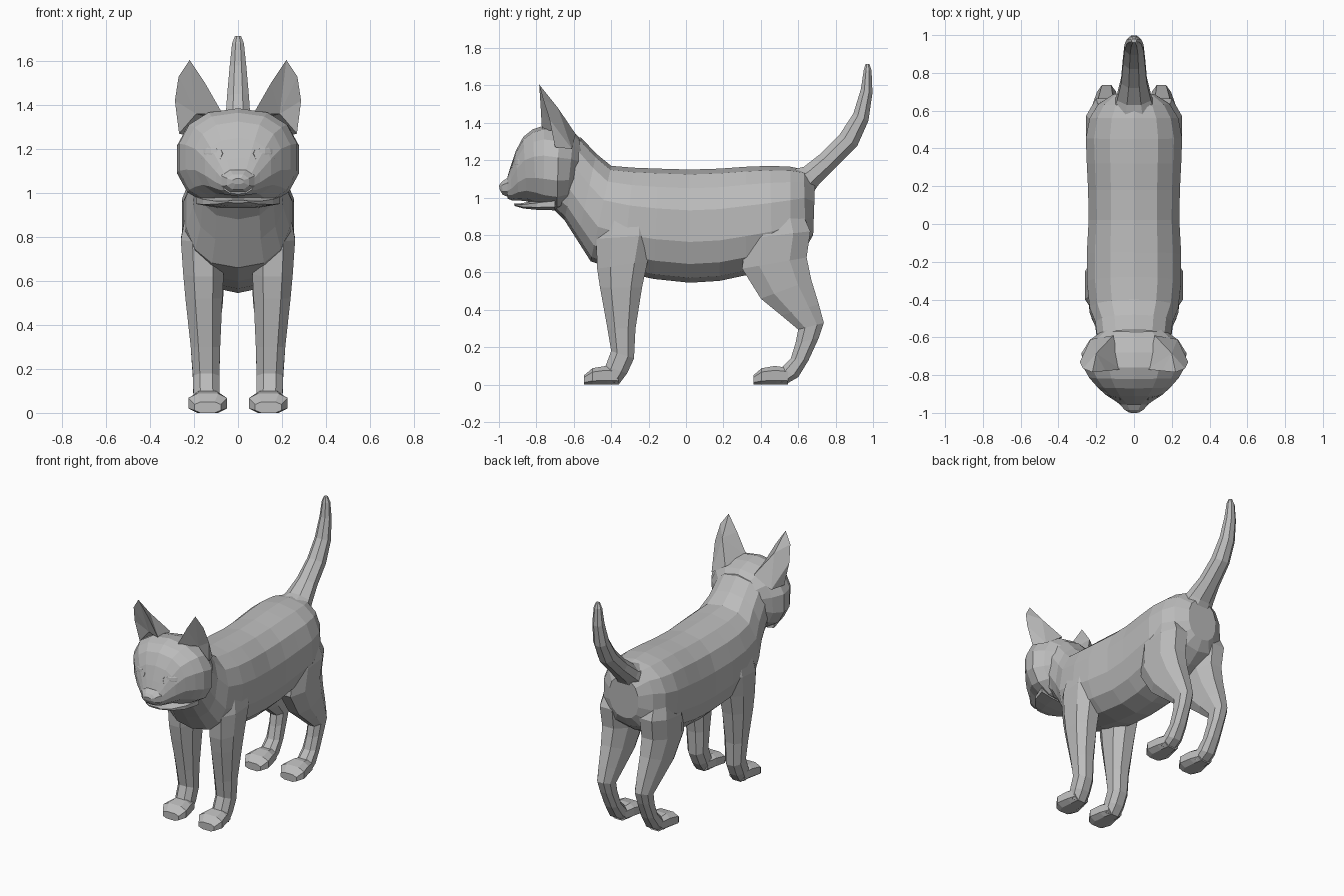
import bpy, bmesh, math

fur = bpy.data.materials.new("grey_fur")
fur.diffuse_color = (0.5, 0.5, 0.5, 1)


def finish(name, bm, mirror=False):
    bmesh.ops.recalc_face_normals(bm, faces=bm.faces)
    me = bpy.data.meshes.new(name)
    bm.to_mesh(me)
    bm.free()
    me.materials.append(fur)
    ob = bpy.data.objects.new(name, me)
    bpy.context.collection.objects.link(ob)
    if mirror:
        ob.modifiers.new("mirror", 'MIRROR').use_mirror_merge = False
    return ob


def power(v, p):
    return math.copysign(abs(v) ** p, v)


def loft(name, rings, n=12, p=0.85, mirror=False, dy=0.0):
    """Each ring: y, z of one edge, y, z of the opposite edge, half width, x centre."""
    bm = bmesh.new()
    loops = []
    for y1, z1, y2, z2, w, *x in rings:
        cx = x[0] if x else 0
        loop = []
        for i in range(n):
            a = math.tau * (i + 0.5) / n
            s = power(math.sin(a), p) / power(math.sin(math.pi * (n // 4 * 2 + 1 if n % 4 else n // 2 - 1) / n), p)
            s = max(-1, min(1, s))
            t = (1 - s) / 2
            c = power(math.cos(a), p) / math.cos(math.pi / n) ** p
            loop.append(bm.verts.new((cx + w * c, y1 + (y2 - y1) * t + dy, z1 + (z2 - z1) * t)))
        loops.append(loop)
    for a, b in zip(loops, loops[1:]):
        for i in range(n):
            j = (i + 1) % n
            bm.faces.new((a[i], a[j], b[j], b[i]))
    bm.faces.new(loops[0])
    bm.faces.new(loops[-1])
    return finish(name, bm, mirror)


# Torso and neck
loft("body", [
    (-0.64, 1.33, -0.72, 0.95, 0.19), (-0.56, 1.32, -0.65, 0.88, 0.195),
    (-0.48, 1.235, -0.58, 0.77, 0.205), (-0.40, 1.17, -0.51, 0.66, 0.235),
    (-0.28, 1.16, -0.34, 0.60, 0.25), (-0.15, 1.155, -0.17, 0.565, 0.25),
    (0.02, 1.15, 0.02, 0.545, 0.24), (0.18, 1.155, 0.18, 0.555, 0.243),
    (0.32, 1.165, 0.32, 0.585, 0.25), (0.45, 1.17, 0.46, 0.62, 0.255),
    (0.56, 1.165, 0.56, 0.67, 0.235), (0.63, 1.15, 0.64, 0.73, 0.19),
    (0.69, 1.08, 0.68, 0.80, 0.11)], n=14)

# Tail
loft("tail", [
    (0.57, 1.15, 0.66, 1.00, 0.11), (0.63, 1.165, 0.71, 1.07, 0.09),
    (0.72, 1.235, 0.80, 1.16, 0.068), (0.82, 1.335, 0.915, 1.275, 0.058),
    (0.895, 1.45, 0.975, 1.41, 0.05), (0.935, 1.58, 0.997, 1.56, 0.038),
    (0.95, 1.68, 0.992, 1.68, 0.027), (0.96, 1.715, 0.98, 1.715, 0.013)], n=8, p=1)

# Head, nose and lower jaw
loft("head", [
    (-0.55, 1.30, -0.60, 1.00, 0.17), (-0.60, 1.35, -0.64, 0.95, 0.235),
    (-0.68, 1.375, -0.69, 0.93, 0.278), (-0.76, 1.385, -0.76, 0.94, 0.268),
    (-0.82, 1.365, -0.80, 0.96, 0.238), (-0.87, 1.325, -0.85, 0.98, 0.195),
    (-0.91, 1.25, -0.895, 0.985, 0.15), (-0.94, 1.16, -0.93, 0.985, 0.10),
    (-0.955, 1.11, -0.955, 0.995, 0.075)], n=14)
loft("nose", [
    (-0.92, 1.13, -0.92, 1.0, 0.08), (-0.955, 1.105, -0.955, 1.005, 0.075),
    (-0.985, 1.085, -0.98, 1.015, 0.05), (-1.0, 1.065, -0.995, 1.04, 0.025)], n=8)
loft("jaw", [
    (-0.70, 1.0, -0.70, 0.932, 0.19), (-0.80, 0.985, -0.80, 0.935, 0.16),
    (-0.88, 0.97, -0.87, 0.942, 0.10), (-0.92, 0.968, -0.915, 0.955, 0.045)], n=8)

# Ears: rim, hollow front and folded back
bm = bmesh.new()
v = [bm.verts.new(c) for c in (
    (0.07, -0.77, 1.36), (0.15, -0.778, 1.50), (0.22, -0.785, 1.605), (0.27, -0.765, 1.53),
    (0.287, -0.73, 1.42), (0.268, -0.70, 1.27), (0.19, -0.71, 1.36),
    (0.20, -0.685, 1.48), (0.11, -0.59, 1.34), (0.23, -0.61, 1.26))]
for f in ((0, 1, 6), (1, 2, 6), (2, 3, 6), (3, 4, 6), (4, 5, 6), (0, 6, 8), (6, 9, 8), (6, 5, 9),
          (0, 8, 7), (0, 7, 1), (1, 7, 2), (2, 7, 3), (3, 7, 4), (4, 7, 9), (4, 9, 5), (7, 8, 9)):
    bm.faces.new([v[i] for i in f])
finish("ears", bm, True)

# Eyeballs with a raised lid ring
bm = bmesh.new()
bmesh.ops.create_uvsphere(bm, u_segments=10, v_segments=6, radius=1)
for q in bm.verts:
    x, y, z = q.co
    q.co = (0.122 + 0.048 * x, -0.893 + 0.022 * y + 0.018 * x, 1.18 + 0.036 * z)
finish("eyeballs", bm, True)
bm = bmesh.new()
rim = []
for i in range(10):
    a = math.tau * i / 10
    x, z = math.cos(a), math.sin(a)
    rim.append([bm.verts.new((0.122 + r * x, y + 0.025 * x + 0.012 * z, 1.18 + r * 0.78 * z))
                for r, y in ((0.047, -0.885), (0.052, -0.905), (0.064, -0.885))])
for i in range(10):
    a, b = rim[i], rim[(i + 1) % 10]
    for k in range(3):
        m = (k + 1) % 3
        bm.faces.new((a[k], b[k], b[m], a[m]))
finish("eyelids", bm, True)

# Legs
loft("front_legs", [
    (-0.45, 0.92, -0.18, 0.92, 0.08, 0.155), (-0.48, 0.78, -0.17, 0.80, 0.10, 0.16),
    (-0.475, 0.62, -0.205, 0.66, 0.092, 0.157), (-0.46, 0.52, -0.235, 0.52, 0.084, 0.155),
    (-0.42, 0.30, -0.27, 0.30, 0.067, 0.148), (-0.40, 0.18, -0.278, 0.14, 0.06, 0.145),
    (-0.43, 0.10, -0.315, 0.06, 0.06, 0.143), (-0.44, 0.04, -0.36, 0.0, 0.055, 0.14)],
    n=8, mirror=True)
loft("hind_legs", [
    (0.36, 0.92, 0.62, 0.92, 0.08, 0.15), (0.32, 0.78, 0.665, 0.82, 0.10, 0.153),
    (0.30, 0.62, 0.645, 0.68, 0.092, 0.152), (0.40, 0.46, 0.67, 0.56, 0.08, 0.15),
    (0.51, 0.37, 0.71, 0.43, 0.064, 0.147), (0.60, 0.295, 0.737, 0.33, 0.05, 0.145),
    (0.585, 0.22, 0.71, 0.25, 0.047, 0.143), (0.56, 0.14, 0.655, 0.13, 0.05, 0.14),
    (0.51, 0.09, 0.60, 0.04, 0.055, 0.14), (0.46, 0.04, 0.53, 0.0, 0.055, 0.14)],
    n=8, mirror=True)

# Paws
for name, dy in (("front_paws", 0), ("hind_paws", 0.905)):
    loft(name, [
        (-0.36, 0.09, -0.36, 0.0, 0.055, 0.14), (-0.43, 0.10, -0.42, 0.0, 0.072, 0.138),
        (-0.50, 0.088, -0.50, 0.0, 0.088, 0.138), (-0.545, 0.05, -0.545, 0.0, 0.06, 0.138)],
        n=8, p=0.7, mirror=True, dy=dy)
